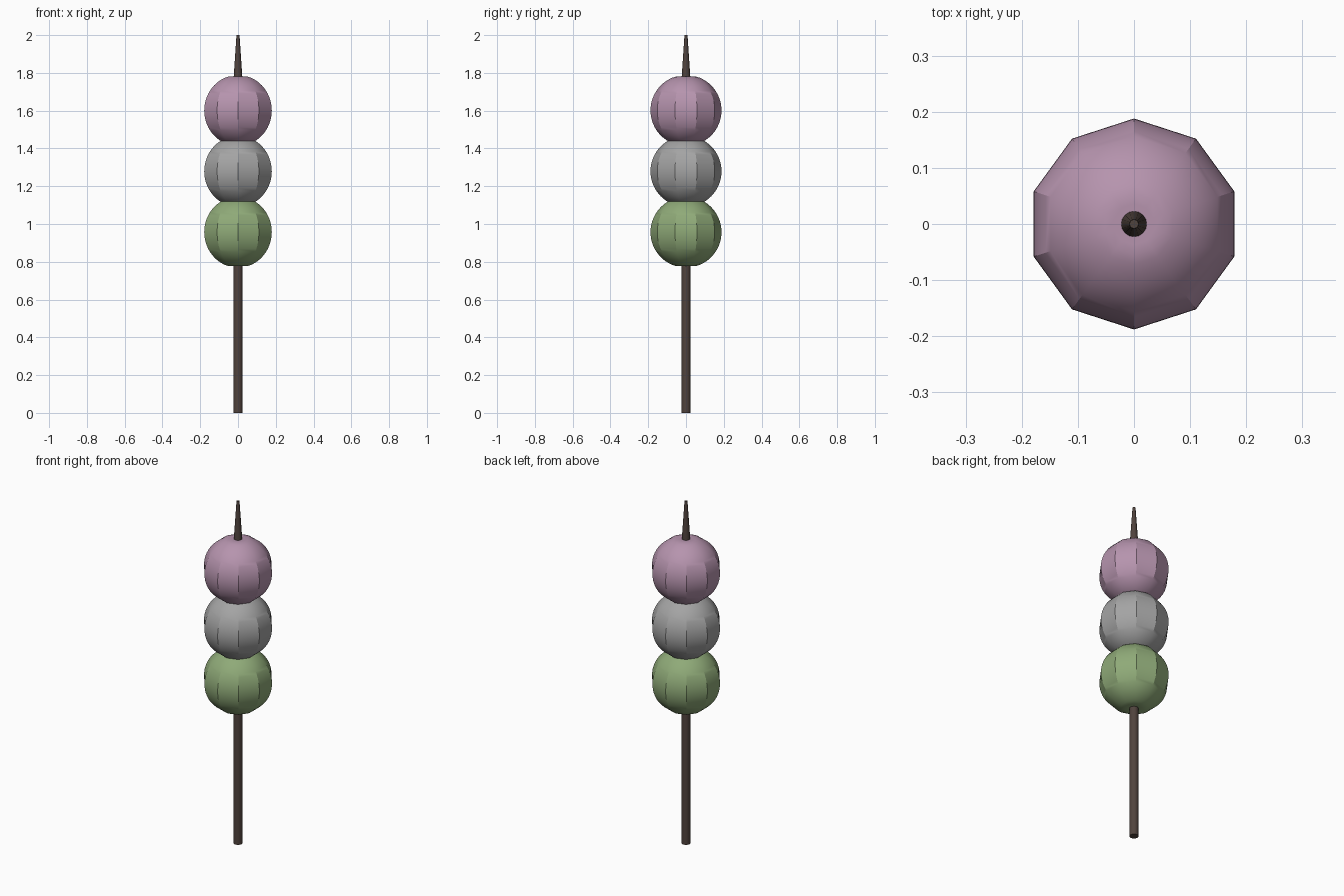
import bpy
import bmesh
import math

cube = bpy.data.objects.get("Cube")
if cube:
    bpy.data.objects.remove(cube, do_unlink=True)


def material(name, rgb):
    mat = bpy.data.materials.new(name)
    mat.use_nodes = True
    mat.diffuse_color = (*rgb, 1)
    mat.node_tree.nodes["Principled BSDF"].inputs["Base Color"].default_value = (*rgb, 1)
    return mat


def finish(name, bm, mat, angle):
    mesh = bpy.data.meshes.new(name)
    bmesh.ops.recalc_face_normals(bm, faces=bm.faces)
    bm.to_mesh(mesh)
    bm.free()
    mesh.materials.append(mat)
    obj = bpy.data.objects.new(name, mesh)
    bpy.context.collection.objects.link(obj)
    bpy.ops.object.select_all(action="DESELECT")
    obj.select_set(True)
    bpy.context.view_layer.objects.active = obj
    bpy.ops.object.shade_smooth_by_angle(angle=math.radians(angle))
    return obj


# Ten-sided dumplings with slightly flattened poles
RADIUS, POLE = 0.188, 0.179


def dumpling(name, z, mat):
    bm = bmesh.new()
    bmesh.ops.create_uvsphere(bm, u_segments=10, v_segments=32, radius=RADIUS)
    for v in bm.verts:
        v.co.z = max(-POLE, min(POLE, v.co.z))
    obj = finish(name, bm, mat, 30)
    obj.location.z = z


dumpling("green_dumpling", 0.957, material("leaf green", (0.275, 0.402, 0.188)))
dumpling("grey_dumpling", 1.279, material("soft grey", (0.37, 0.37, 0.37)))
dumpling("pink_dumpling", 1.601, material("dusty pink", (0.468, 0.296, 0.423)))

# Skewer: straight shaft with a tapered, blunt tip
bm = bmesh.new()
rings = []
for radius, z in [(0.024, 0), (0.024, 1.76), (0.008, 2)]:
    ring = bmesh.ops.create_circle(bm, segments=16, radius=radius)["verts"]
    for v in ring:
        v.co.z = z
    rings.append(ring)
for low, high in zip(rings, rings[1:]):
    for i in range(len(low)):
        j = (i + 1) % len(low)
        bm.faces.new((low[i], low[j], high[j], high[i]))
bm.faces.new(rings[0])
bm.faces.new(rings[-1])
finish("skewer", bm, material("dark wood", (0.08, 0.056, 0.047)), 30)
